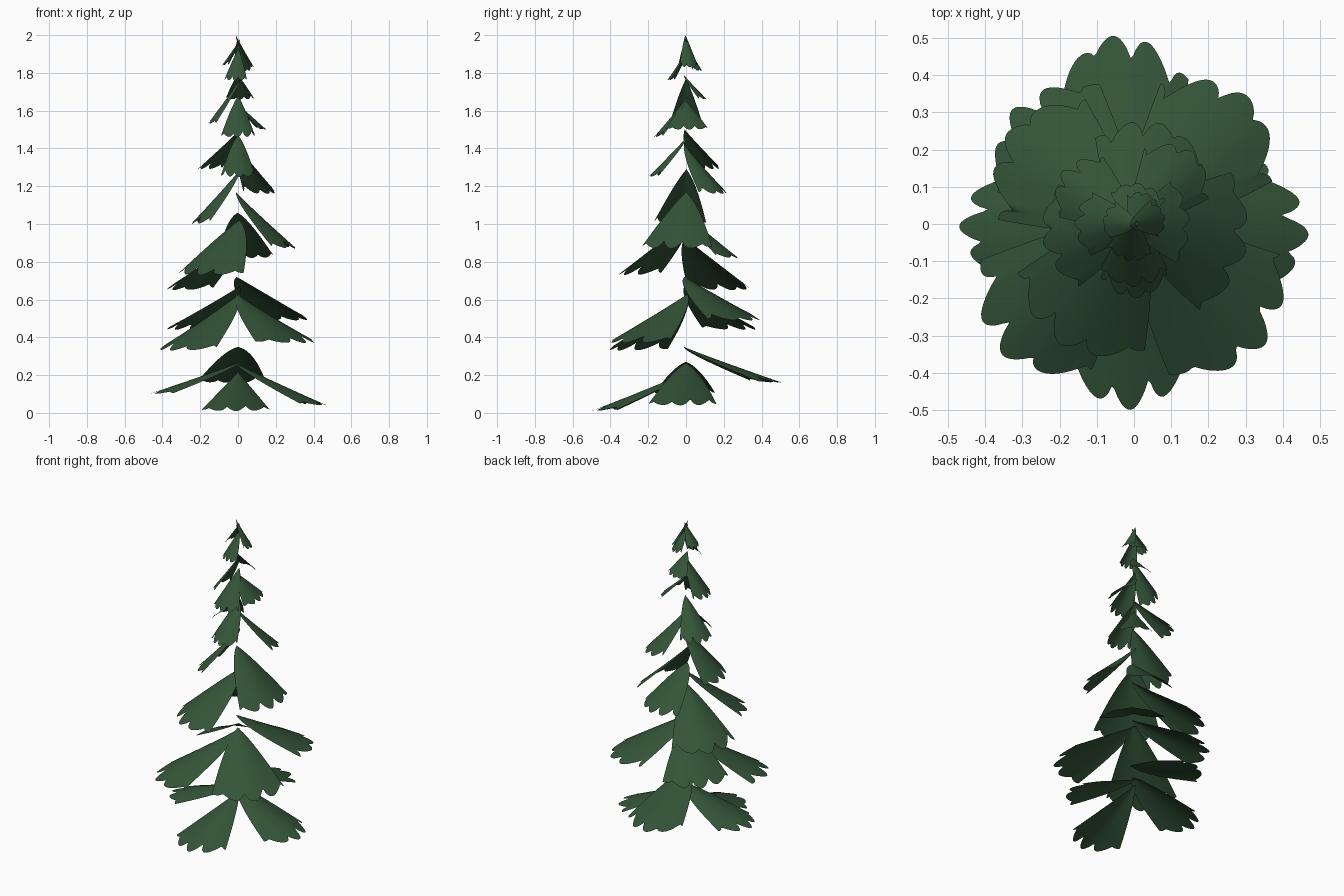
import bpy, bmesh, math, random

if "Cube" in bpy.data.objects:
    bpy.data.objects.remove(bpy.data.objects["Cube"])

random.seed(7)

green = bpy.data.materials.new("needle_green")
green.diffuse_color = (0.034, 0.09, 0.04, 1)
green.use_nodes = True
green.node_tree.nodes["Principled BSDF"].inputs["Base Color"].default_value = green.diffuse_color

NS, NT = 48, 18   # steps across and along a bough


def bough(name, angle, z_top, z_tip, reach, half, flare=0.7):
    """Drooping fan-shaped bough with a lobed outer edge; low flare gives a rounder root."""
    a = math.radians(angle)
    ca, sa = math.cos(a), math.sin(a)
    drop = z_top - z_tip
    phase = random.uniform(-0.6, 0.6)
    wob = random.uniform(0, 6.28)
    bm = bmesh.new()
    root = bm.verts.new((-0.012 * ca, -0.012 * sa, z_top))
    prev = None
    for j in range(1, NT + 1):
        t = (j / NT) ** 1.3
        row = []
        for i in range(NS + 1):
            s = 2 * i / NS - 1
            # rounded lobes of uneven depth
            depth = 0.12 + 0.05 * math.sin(3 * s + wob)
            notch = depth * (1 - abs(math.cos(s * 1.85 * math.pi + phase)) ** 0.65)
            q = t * (1 - 0.26 * s * s - notch * t ** 3)
            u = -0.012 + (reach + 0.012) * q
            v = half * s * t ** flare
            sag = 0.22 * drop * s * s * t ** 0.5
            z = z_top - drop * q ** 0.95 - sag
            row.append(bm.verts.new((u * ca - v * sa, u * sa + v * ca, max(z, 0))))
        for i in range(NS):
            if prev:
                bm.faces.new((prev[i], row[i], row[i + 1], prev[i + 1]))
            else:   # pointed root of the fan
                bm.faces.new((root, row[i], row[i + 1]))
        prev = row
    for f in bm.faces:
        f.smooth = True
    me = bpy.data.meshes.new(name)
    bm.to_mesh(me)
    bm.free()
    me.materials.append(green)
    bpy.context.collection.objects.link(bpy.data.objects.new(name, me))


# Tiers from the ground up: angle, root height, tip height, reach, half width, flare
tiers = [
    [(268, .22, .01, .50, .18, .85), (-3, .265, .04, .47, .18, .6),
     (181, .27, .10, .47, .16, .55), (95, .35, .16, .51, .18, .5)],
    [(223, .63, .33, .50, .21), (315, .63, .37, .48, .22),
     (48, .72, .49, .46, .20, .6), (135, .67, .44, .45, .20)],
    [(145, .93, .65, .42, .20), (239, 1.02, .73, .38, .20, .6),
     (78, 1.06, .82, .28, .15, .55), (-12, 1.17, .87, .31, .19, .65)],
    [(190, 1.29, 1.00, .25, .14, .65), (50, 1.42, 1.16, .25, .11),
     (270, 1.47, 1.25, .20, .09, .6), (145, 1.50, 1.29, .24, .10)],
    [(270, 1.68, 1.46, .17, .09), (3, 1.65, 1.50, .15, .11),
     (180, 1.77, 1.53, .16, .085), (82, 1.79, 1.66, .11, .075)],
    [(260, 1.93, 1.76, .10, .06), (15, 2.00, 1.83, .085, .05),
     (170, 1.98, 1.84, .085, .05), (65, 1.97, 1.81, .09, .05)],
]
for n, tier in enumerate(tiers, 1):
    for m, spec in enumerate(tier, 1):
        bough(f"bough_tier{n}_{m}", *spec)
